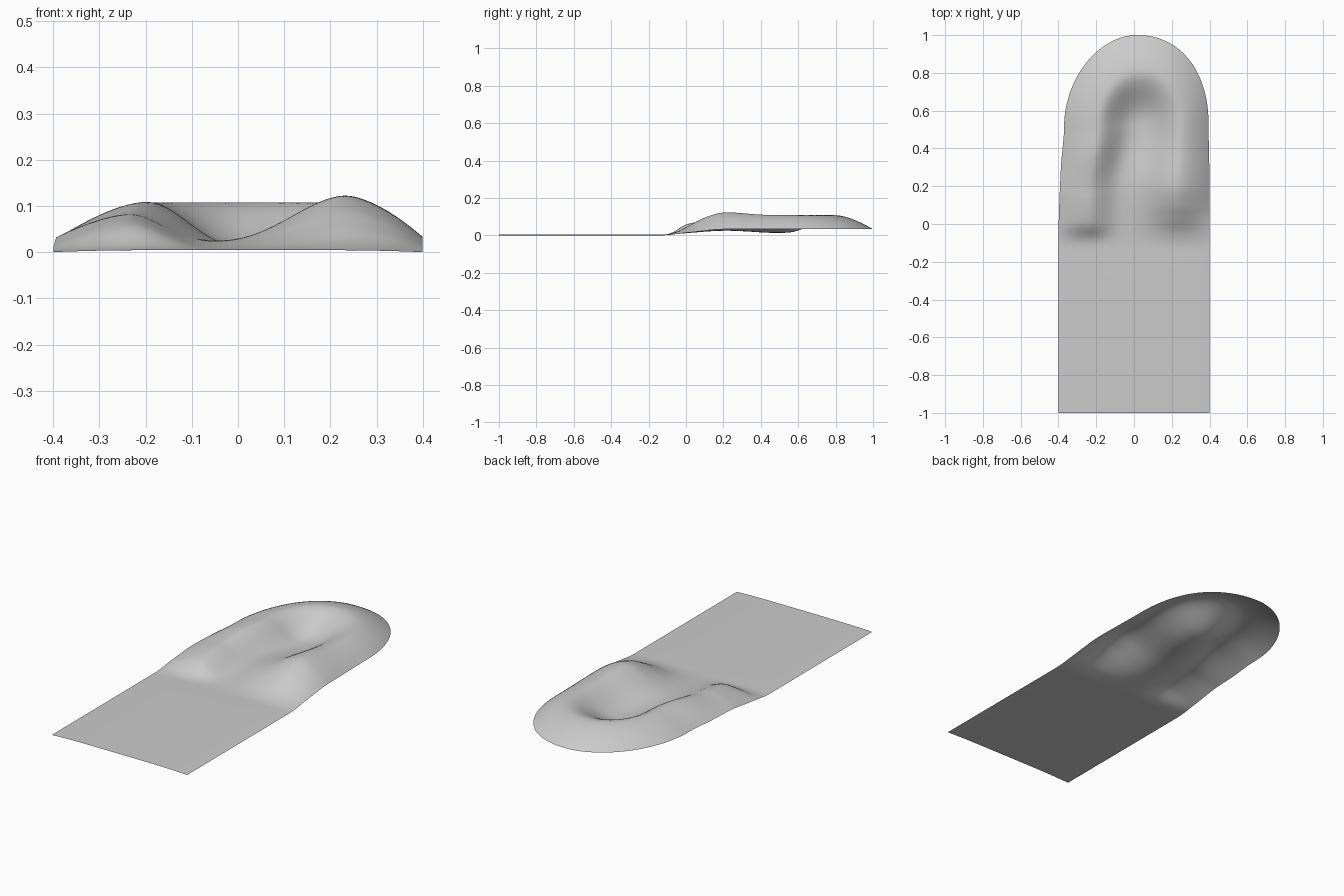
import bpy, bmesh, math

cube = bpy.data.objects.get("Cube")
if cube:
    bpy.data.objects.remove(cube, do_unlink=True)

TOE_Y, TOE_LEN = 0.52, 0.48      # where the rounded end begins, and its length
COLS = 64


def curve(keys, y):
    """Smooth value through (y, value) keys, level at both ends."""
    if y <= keys[0][0]:
        return keys[0][1]
    if y >= keys[-1][0]:
        return keys[-1][1]

    def slope(i):
        if i in (0, len(keys) - 1):
            return 0
        (a, b), (c, d) = keys[i - 1], keys[i + 1]
        return (d - b) / (c - a)

    i = max(k for k in range(len(keys) - 1) if keys[k][0] <= y)
    (y0, v0), (y1, v1) = keys[i], keys[i + 1]
    w = y1 - y0
    t = (y - y0) / w
    return ((1 + 2 * t) * (1 - t) ** 2 * v0 + t * (1 - t) ** 2 * w * slope(i)
            + t * t * (3 - 2 * t) * v1 + t * t * (t - 1) * w * slope(i + 1))


# Long profiles of the sheet
SPINE = [(-0.2, -0.04), (0.2, -0.05), (0.52, 0.012)]
RIGHT_EDGE = [(-0.1, -0.4), (0.3, -0.387), (0.52, -0.37)]
LEFT_EDGE = [(0.2, 0.4), (0.52, 0.395)]
RIM = [(-0.15, 0), (0.03, 0.017), (0.2, 0.033)]
FLOOR = [(-0.15, 0.004), (0.2, 0.025), (0.45, 0.014), (0.52, 0.014)]
LEFT_CREST = [(-0.15, 0.003), (-0.05, 0.02), (0.03, 0.06), (0.1, 0.095),
              (0.2, 0.122), (0.4, 0.111), (0.52, 0.108)]
RIGHT_CREST = [(-0.15, 0.003), (-0.08, 0.014), (0, 0.058), (0.12, 0.08),
               (0.2, 0.085), (0.37, 0.107), (0.52, 0.108)]


def half_width(side, y):
    edge = curve(LEFT_EDGE if side > 0 else RIGHT_EDGE, y)
    return abs(edge - curve(SPINE, y))


def power(side):
    return 2.2 if side > 0 else 1.9


def surface(s, y):
    """Point of the sheet at cross position s (-1 to 1) and length y."""
    side = 1 if s >= 0 else -1
    a, p = half_width(side, y), power(side)
    ahead = max(0, y - TOE_Y) / TOE_LEN
    dx = s * a * max(0, 1 - ahead ** p) ** (1 / p)
    x = curve(SPINE, y) + dx

    # Distance from the spine: 0 in the basin, 1 on the outline
    t = min(1, ((abs(dx) / a) ** p + ahead ** p) ** (1 / p))
    top = 0.58 + 0.05 * dx / math.hypot(dx, ahead * TOE_LEN, 0.05)
    crest = curve(LEFT_CREST if side > 0 else RIGHT_CREST, y)
    rim, floor = curve(RIM, y), curve(FLOOR, y)
    if t < top:
        q = (t / top) ** 1.2
        z = floor + (crest - floor) * q * q * (3 - 2 * q)
    else:
        z = rim + (crest - rim) * (1 - ((t - top) / (1 - top)) ** 1.6)

    # Gently bowed flat tail
    if y <= -0.15:
        z = 0.005 * (1 - (x / 0.4) ** 4)
    elif y < 0:
        k = -y / 0.15
        z = z * (1 - k ** 3) + 0.005 * (1 - min(1, abs(x) / 0.4) ** 4) * k ** 3
    return x, y, z


# Rows along the length, closer together on the curved end
rows = [-1 + 0.85 * i / 6 for i in range(6)]
rows += [-0.15 + 0.67 * i / 48 for i in range(48)]
rows += [TOE_Y + TOE_LEN * math.sin(math.pi / 2 * i / 40) for i in range(41)]

# Moulded sheet
bm = bmesh.new()
grid = [[bm.verts.new(surface(2 * c / COLS - 1, y)) for c in range(COLS + 1)]
        for y in rows]
for low, high in zip(grid, grid[1:]):
    for c in range(COLS):
        bm.faces.new((low[c], low[c + 1], high[c + 1], high[c]))
bmesh.ops.remove_doubles(bm, verts=bm.verts[:], dist=0.0001)
for f in bm.faces:
    f.smooth = True
mesh = bpy.data.meshes.new("moulded_sheet")
bm.to_mesh(mesh)
bm.free()

sheet = bpy.data.objects.new("moulded_sheet", mesh)
bpy.context.collection.objects.link(sheet)

# Plain grey material
grey = bpy.data.materials.new("light_grey")
grey.use_nodes = True
colour = (0.6, 0.6, 0.6, 1)
grey.diffuse_color = colour
grey.node_tree.nodes["Principled BSDF"].inputs["Base Color"].default_value = colour
mesh.materials.append(grey)
